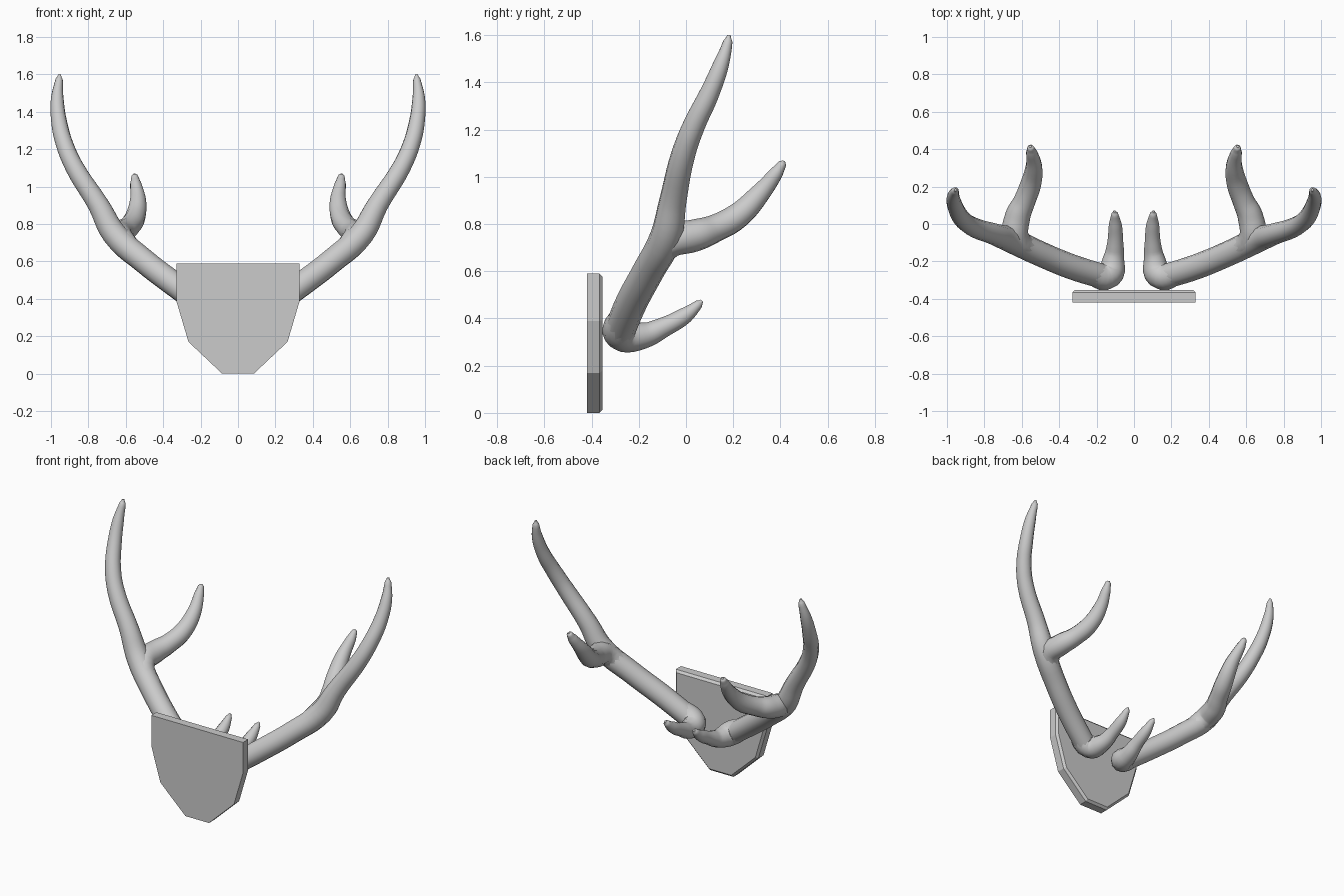
import bpy, bmesh

if "Cube" in bpy.data.objects:
    bpy.data.objects.remove(bpy.data.objects["Cube"])


def activate(ob):
    bpy.ops.object.select_all(action='DESELECT')
    ob.select_set(True)
    bpy.context.view_layer.objects.active = ob


# Wall plaque: extruded shield outline with a bevelled rim on the antler side
half = [(0.33, 0.59), (0.33, 0.39), (0.265, 0.17), (0.085, 0.0)]
outline = half + [(-x, z) for x, z in reversed(half)]
bm = bmesh.new()
back = bm.faces.new([bm.verts.new((x, -0.42, z)) for x, z in outline])
ext = bmesh.ops.extrude_face_region(bm, geom=[back], use_keep_orig=True)
moved = [g for g in ext['geom'] if isinstance(g, bmesh.types.BMVert)]
bmesh.ops.translate(bm, verts=moved, vec=(0, 0.067, 0))
rim = [e for e in bm.edges if all(v.co.y > -0.4 for v in e.verts)]
bmesh.ops.bevel(bm, geom=rim, offset=0.014, segments=1, affect='EDGES')
bmesh.ops.recalc_face_normals(bm, faces=bm.faces)
mesh = bpy.data.meshes.new("plaque")
bm.to_mesh(mesh)
bm.free()
bpy.context.collection.objects.link(bpy.data.objects.new("plaque", mesh))


def tapered_branch(name, points):
    """Smooth tapered tube through (x, y, z, radius), mirrored to both sides."""
    cu = bpy.data.curves.new(name, 'CURVE')
    cu.dimensions = '3D'
    cu.bevel_depth = 1.0
    cu.bevel_resolution = 4
    cu.resolution_u = 5
    cu.use_fill_caps = True
    sp = cu.splines.new('BEZIER')
    sp.radius_interpolation = 'CARDINAL'
    sp.bezier_points.add(len(points) - 1)
    for bp, (x, y, z, r) in zip(sp.bezier_points, points):
        bp.co = (x, y, z)
        bp.radius = r
        bp.handle_left_type = bp.handle_right_type = 'AUTO'
    ob = bpy.data.objects.new(name, cu)
    bpy.context.collection.objects.link(ob)
    activate(ob)
    bpy.ops.object.convert(target='MESH')
    ob = bpy.context.object
    ob.name = name
    bpy.ops.object.shade_smooth_by_angle(angle=0.9)
    mod = ob.modifiers.new("both_sides", 'MIRROR')
    mod.use_axis[0] = True
    mod.use_mirror_merge = False


# Main beams sweeping out and up
tapered_branch("antler_beam", [
    (0.16, -0.283, 0.345, 0.066), (0.33, -0.23, 0.47, 0.067),
    (0.50, -0.16, 0.60, 0.067), (0.66, -0.085, 0.745, 0.068),
    (0.745, -0.055, 0.90, 0.058), (0.872, -0.01, 1.10, 0.051),
    (0.925, 0.035, 1.22, 0.047), (0.957, 0.098, 1.35, 0.042),
    (0.966, 0.15, 1.48, 0.033), (0.956, 0.178, 1.575, 0.019),
    (0.954, 0.182, 1.60, 0.007)])

# Low tines: bend out of the beam roots, forming the rounded elbow
tapered_branch("brow_tine", [
    (0.24, -0.265, 0.405, 0.06), (0.135, -0.272, 0.335, 0.074),
    (0.108, -0.18, 0.328, 0.056), (0.10, -0.10, 0.36, 0.043),
    (0.10, 0.0, 0.415, 0.034), (0.103, 0.055, 0.462, 0.018),
    (0.104, 0.068, 0.475, 0.007)])

# Upper tines: branch forward from the bend of the beams
tapered_branch("upper_tine", [
    (0.50, -0.155, 0.595, 0.055), (0.63, -0.07, 0.725, 0.069),
    (0.622, 0.04, 0.752, 0.068), (0.587, 0.12, 0.78, 0.059),
    (0.55, 0.22, 0.835, 0.055), (0.535, 0.31, 0.925, 0.044),
    (0.548, 0.385, 1.02, 0.029), (0.553, 0.41, 1.058, 0.017),
    (0.554, 0.415, 1.066, 0.007)])
